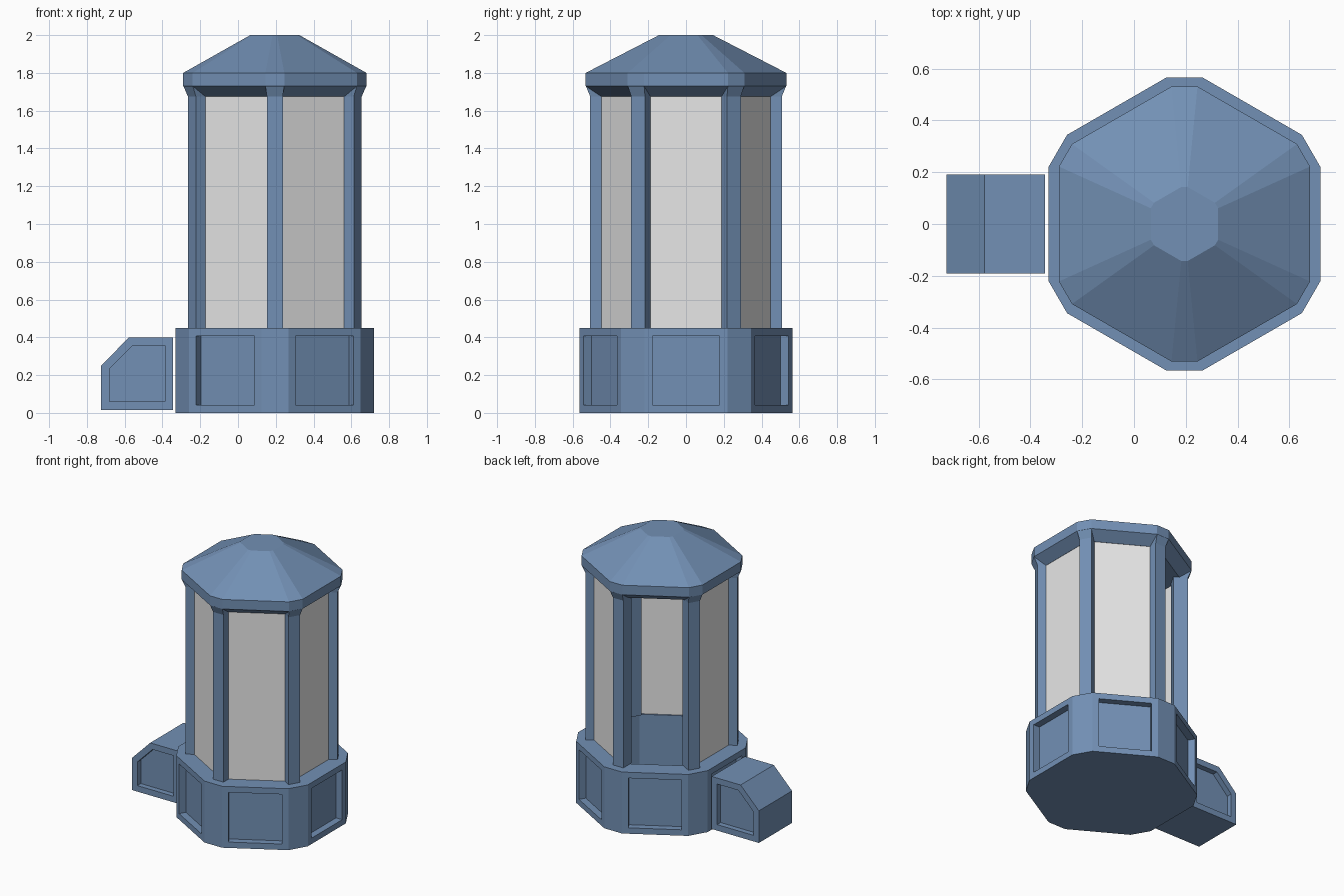
import bpy, bmesh, math
from mathutils import Vector

if "Cube" in bpy.data.objects:
    bpy.data.objects.remove(bpy.data.objects["Cube"])

CX = 0.195  # centre of the booth


def material(name, rgb):
    m = bpy.data.materials.new(name)
    m.diffuse_color = (*rgb, 1)
    m.use_nodes = True
    m.node_tree.nodes["Principled BSDF"].inputs["Base Color"].default_value = m.diffuse_color
    return m


BLUE = material("slate_blue", (0.17, 0.28, 0.46))
GREY = material("pale_grey_glass", (0.8, 0.8, 0.8))


def loft(name, loops, mat, inset=None):
    """Skin a list of closed point loops and cap both ends.
    inset = (face test, border, depth) makes recessed panels."""
    bm = bmesh.new()
    rings = [[bm.verts.new(p) for p in loop] for loop in loops]
    n = len(rings[0])
    for a, b in zip(rings, rings[1:]):
        for i in range(n):
            bm.faces.new((a[i], a[(i + 1) % n], b[(i + 1) % n], b[i]))
    bm.faces.new(rings[0][::-1])
    bm.faces.new(rings[-1])
    bmesh.ops.recalc_face_normals(bm, faces=bm.faces[:])
    if inset:
        test, border, depth = inset
        bm.normal_update()
        faces = [f for f in bm.faces if test(f)]
        bmesh.ops.inset_individual(bm, faces=faces, thickness=border, use_even_offset=True)
        bm.normal_update()
        bmesh.ops.inset_individual(bm, faces=faces, thickness=0, depth=-depth)
    me = bpy.data.meshes.new(name)
    bm.to_mesh(me)
    bm.free()
    me.materials.append(mat)
    ob = bpy.data.objects.new(name, me)
    bpy.context.collection.objects.link(ob)
    return ob


def polar(deg, r, side, z):
    """Point at radius r along an angle, shifted sideways."""
    c, s = math.cos(math.radians(deg)), math.sin(math.radians(deg))
    return Vector((CX + r * c - side * s, r * s + side * c, z))


def hexagon(a, s, z):
    """Hexagon of apothem a, its corners cut at distance s from the centre."""
    radius = a / math.cos(math.pi / 6)
    w = radius / 2 - 2 * (radius - s)
    return [polar(60 * k, a, q * w, z) for k in range(6) for q in (-1, 1)]


# hollow base with a recessed panel on each of the six wide sides
def wide_outer(f):
    c = f.calc_center_median()
    return (abs(f.normal.z) < 0.1 and f.calc_area() > 0.12
            and f.normal.dot(c - Vector((CX, 0, 0))) > 0.48)


loft("base", [hexagon(0.525, 0.565, 0), hexagon(0.525, 0.565, 0.45),
              hexagon(0.39, 0.43, 0.45), hexagon(0.39, 0.43, 0.05)],
     BLUE, (wide_outer, 0.043, 0.05))

# roof with sloping soffit, vertical rim and flat top
loft("roof", [hexagon(0.41, 0.455, 1.675), hexagon(0.485, 0.531, 1.73),
              hexagon(0.485, 0.531, 1.80), hexagon(0.13, 0.143, 2.0)], BLUE)

# corner posts, flared where they meet the roof rim
for k in range(6):
    d = 30 + 60 * k
    loft("corner_post", [[polar(d, r, q * w, z) for r, q in
                          ((0.41, -1), (front, -1), (front, 1), (0.41, 1))]
                         for front, w, z in ((0.507, 0.042, 0.45), (0.507, 0.042, 1.675),
                                             (0.53, 0.05, 1.73))], BLUE)

# glass panes, leaving the back left side open
for d in (0, 60, 180, 240, 300):
    loft("window_pane", [[polar(d, r, w, z) for r, w in
                          ((0.40, -0.19), (0.409, -0.19), (0.409, 0.19), (0.40, 0.19))]
                         for z in (0.45, 1.68)], GREY)

# side box with sloped corner and recessed end panels
profile = [(-0.725, 0.015), (-0.343, 0.015), (-0.343, 0.40), (-0.577, 0.40), (-0.725, 0.25)]
loft("side_box", [[(x, y, z) for x, z in profile] for y in (-0.192, 0.192)],
     BLUE, (lambda f: abs(f.normal.y) > 0.9, 0.044, 0.04))
